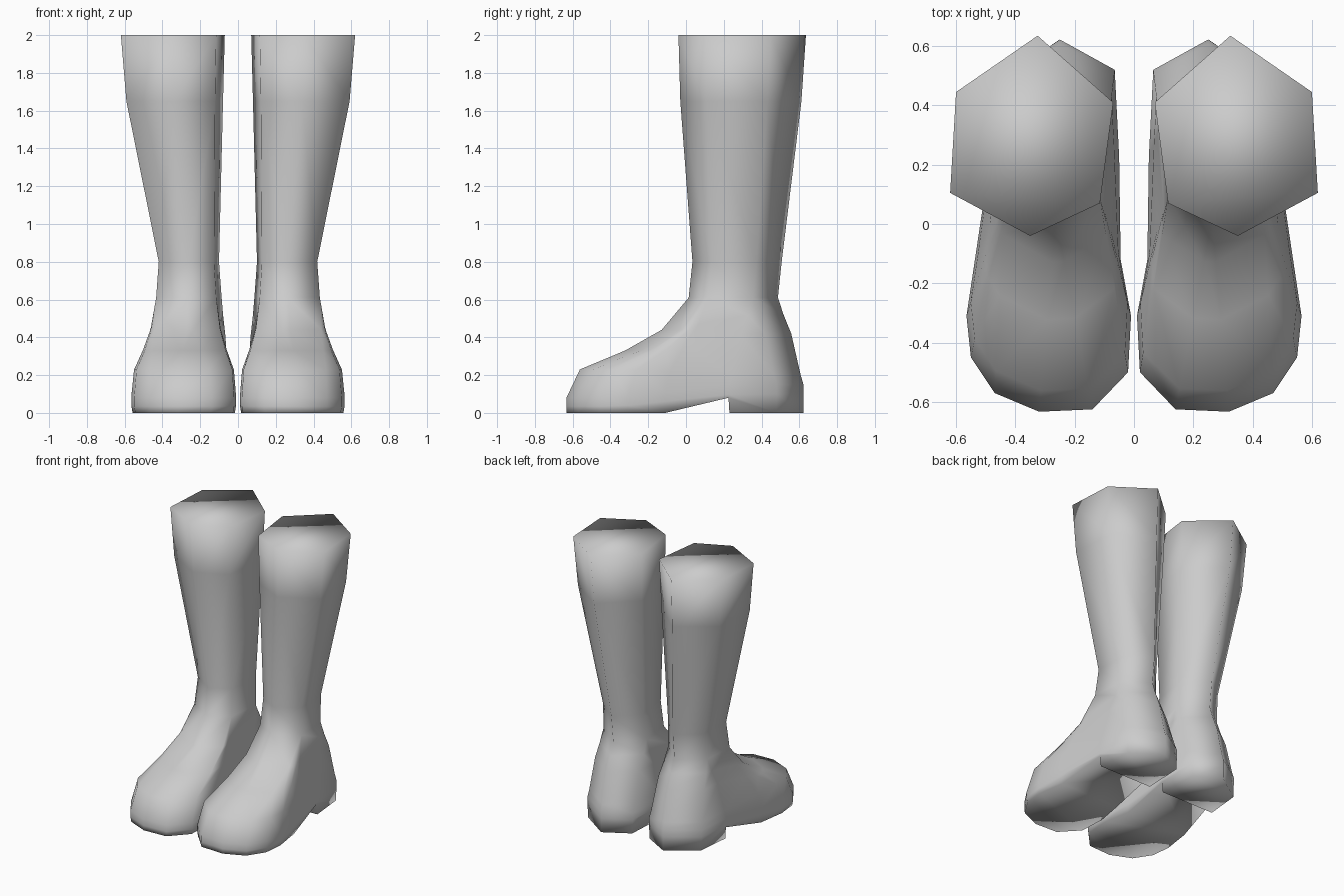
import bpy
import bmesh
from mathutils import Vector

old = bpy.data.objects.get("Cube")
if old:
    bpy.data.objects.remove(old)

grey = bpy.data.materials.new("plain grey")
grey.use_nodes = True
COLOUR = (0.6, 0.6, 0.6, 1)
grey.diffuse_color = COLOUR
grey.node_tree.nodes["Principled BSDF"].inputs["Base Color"].default_value = COLOUR

# Six-sided shaft opening, from the front corner towards the outer side
TOP = [(.35, -.04), (.62, .105), (.60, .445), (.325, .635), (.07, .41), (.115, .07)]
TOP_CENTRE = Vector((.345, .297))
# Shaft rings: height, centre, width and depth scale
SHAFT = [(2, .345, .297, 1, 1), (1.65, .335, .29, .93, .95),
         (.8, .26, .27, .58, .7), (.61, .26, .25, .63, .7)]

# Foot outline, from the toe round the outer side, heel and inner side;
# the last number is the shaft corner that the point rises to
FOOT = [(.14, -.625, 0), (.32, -.633, 0), (.47, -.57, 1), (.55, -.45, 1),
        (.565, -.31, 1), (.535, -.11, 1), (.485, .225, 2), (.46, .48, 2),
        (.25, .622, 3), (.065, .52, 4), (.05, .225, 4), (.045, -.12, 5),
        (.01, -.31, 5), (.02, -.5, 5)]
SHANK_OUT, SHANK_IN = 6, 10
# Foot rings: blend towards the ankle, height at the toe, height at the heel
RINGS = [(.78, .44, .52), (.48, .33, .42), (.11, .23, .2), (0, .08, .15), (0, .035, .1)]


def clamp(v):
    return max(0, min(1, v))


def loft(bm, a, b):
    """Join two rings that have the same number of points."""
    for i in range(len(a)):
        j = (i + 1) % len(a)
        bm.faces.new((a[i], a[j], b[j], b[i]))


def make_boot(name, side):
    bm = bmesh.new()

    def vert(x, y, z):
        return bm.verts.new((side * x, y, z))

    # shaft with closed top
    shaft = []
    for z, cx, cy, sx, sy in SHAFT:
        shaft.append([vert(cx + (x - TOP_CENTRE.x) * sx, cy + (y - TOP_CENTRE.y) * sy, z)
                      for x, y in TOP])
    bm.faces.new(shaft[0])
    for a, b in zip(shaft, shaft[1:]):
        loft(bm, a, b)
    ankle = shaft[-1]

    # foot rings that spread from the ankle to the outline
    rings = []
    for t, z_toe, z_heel in RINGS:
        ring = []
        for x, y, corner in FOOT:
            target = ankle[corner].co
            back = clamp((y + .35) / .6)
            ring.append(vert(x + (target.x * side - x) * t, y + (target.y - y) * t,
                             z_toe + (z_heel - z_toe) * back))
        rings.append(ring)

    # bottom edge of the sole, raised at the shank
    bottom = []
    for i, (x, y, corner) in enumerate(FOOT):
        z = .08 if i in (SHANK_OUT, SHANK_IN) else 0
        bottom.append(vert(.28 + (x - .28) * .975, y, z))
    rings.append(bottom)
    for a, b in zip(rings, rings[1:]):
        loft(bm, a, b)

    # ankle joint between the six corners and the foot outline
    n = len(FOOT)
    for i in range(n):
        j = (i + 1) % n
        a, b = ankle[FOOT[i][2]], ankle[FOOT[j][2]]
        if a is b:
            bm.faces.new((a, rings[0][i], rings[0][j]))
        else:
            bm.faces.new((a, rings[0][i], rings[0][j], b))

    # sole, shank and heel block
    so, si = SHANK_OUT, SHANK_IN
    bm.faces.new(bottom[:so] + bottom[si + 1:])
    bm.faces.new((bottom[so - 1], bottom[so], bottom[si], bottom[si + 1]))
    heel_out, heel_in = [vert(side * bottom[k].co.x, bottom[k].co.y + .005, 0)
                         for k in (so, si)]
    bm.faces.new((bottom[so], heel_out, heel_in, bottom[si]))
    bm.faces.new([heel_out] + bottom[so + 1:si] + [heel_in])
    bm.faces.new((bottom[so], bottom[so + 1], heel_out))
    bm.faces.new((bottom[si], heel_in, bottom[si - 1]))

    bmesh.ops.recalc_face_normals(bm, faces=bm.faces[:])
    for face in bm.faces:
        face.smooth = True
    mesh = bpy.data.meshes.new(name)
    bm.to_mesh(mesh)
    bm.free()
    mesh.materials.append(grey)
    obj = bpy.data.objects.new(name, mesh)
    bpy.context.scene.collection.objects.link(obj)


make_boot("left_boot", 1)
make_boot("right_boot", -1)
